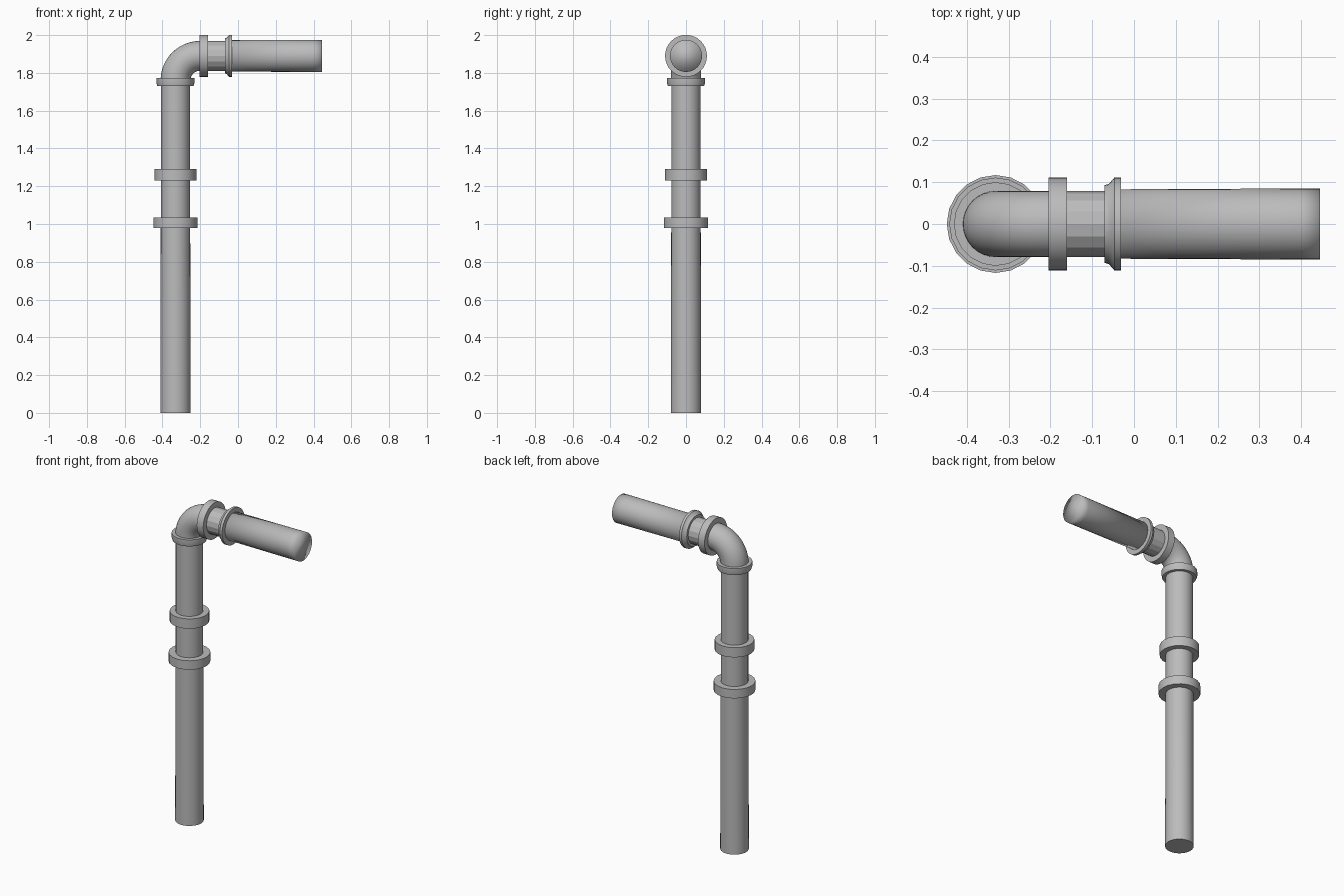
import bpy, bmesh
from math import cos, sin, pi, radians
from mathutils import Vector

cube = bpy.data.objects.get("Cube")
if cube:
    bpy.data.objects.remove(cube, do_unlink=True)

POST_X, ARM_Z = -0.331, 1.89

metal = bpy.data.materials.new("grey metal")
metal.use_nodes = True
colour = (0.5, 0.5, 0.5, 1)
metal.diffuse_color = colour
metal.node_tree.nodes["Principled BSDF"].inputs["Base Color"].default_value = colour


def loft(name, rings, sides, sharp=40):
    """Skin rings given as (centre, side axis, radius); sharp=0 is faceted, 180 fully smooth."""
    bm = bmesh.new()
    loops = []
    for centre, side, r in rings:
        loops.append([bm.verts.new(centre + r * (cos(a) * side + sin(a) * Vector((0, 1, 0))))
                      for a in (2 * pi * i / sides for i in range(sides))])
    for low, high in zip(loops, loops[1:]):
        for i in range(sides):
            j = (i + 1) % sides
            bm.faces.new((low[i], low[j], high[j], high[i]))
    bm.faces.new(loops[0][::-1])
    bm.faces.new(loops[-1])
    bmesh.ops.recalc_face_normals(bm, faces=bm.faces)
    mesh = bpy.data.meshes.new(name)
    bm.to_mesh(mesh)
    bm.free()
    mesh.materials.append(metal)
    obj = bpy.data.objects.new(name, mesh)
    bpy.context.collection.objects.link(obj)
    if sharp:
        bpy.ops.object.select_all(action='DESELECT')
        obj.select_set(True)
        bpy.context.view_layer.objects.active = obj
        bpy.ops.object.shade_smooth_by_angle(angle=radians(sharp))
    return obj


def upright(name, profile, sides=32, sharp=40):
    return loft(name, [(Vector((POST_X, 0, z)), Vector((1, 0, 0)), r) for z, r in profile], sides, sharp)


def level(name, profile, sides=32, sharp=40):
    return loft(name, [(Vector((x, 0, ARM_Z)), Vector((0, 0, -1)), r) for x, r in profile], sides, sharp)


# Vertical post
upright("lower_post", [(0, 0.08), (1.0, 0.078)])
upright("upper_post", [(1.0, 0.077), (1.75, 0.077)])
upright("lower_collar", [(0.98, 0.117), (1.035, 0.117)], 20)
upright("middle_collar", [(1.23, 0.111), (1.29, 0.111)], 20)
upright("top_collar", [(1.73, 0.096), (1.745, 0.1), (1.772, 0.1)], 20)

# Quarter-turn elbow
bend, pivot = 0.13, Vector((POST_X + 0.13, 0, ARM_Z - 0.13))
elbow = []
for i in range(13):
    a = pi / 2 * i / 12
    out = Vector((-cos(a), 0, sin(a)))
    elbow.append((pivot + bend * out, -out, 0.079))
loft("elbow", elbow, 32)

# Horizontal arm
level("arm_collar", [(-0.204, 0.111), (-0.16, 0.111)], 32)
level("arm_neck", [(-0.17, 0.079), (-0.06, 0.079)], 16, sharp=0)
level("arm_flange", [(-0.07, 0.08), (-0.07, 0.093), (-0.06, 0.096),
                     (-0.047, 0.111), (-0.031, 0.111)], 32)
level("arm_tube", [(-0.04, 0.083), (0.4, 0.085), (0.445, 0.085)], 32, sharp=180)
